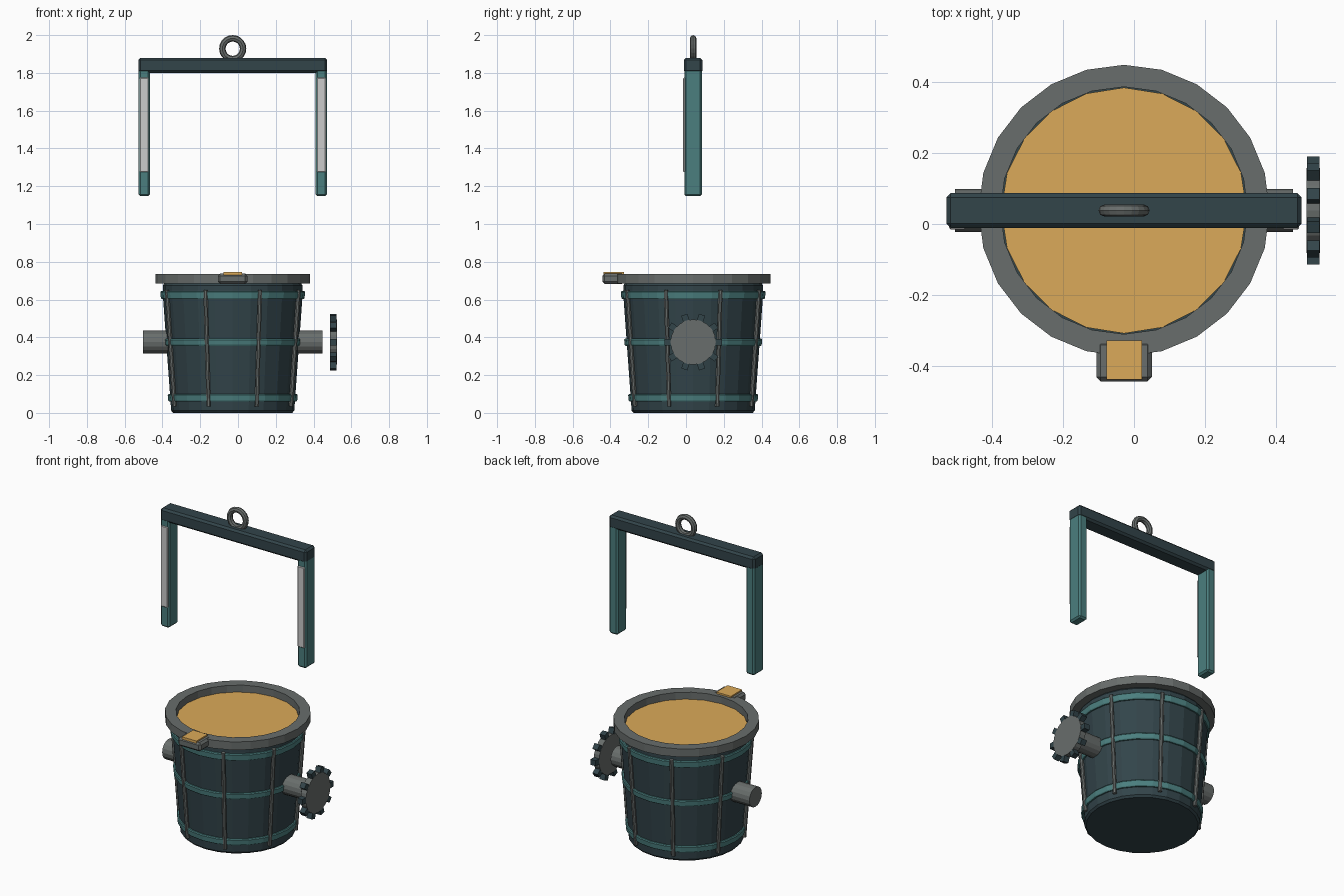
import bpy, bmesh
from math import radians, cos, sin, pi
from mathutils import Vector, Matrix

if "Cube" in bpy.data.objects:
    bpy.data.objects.remove(bpy.data.objects["Cube"])

CX, CY = -0.028, 0.038          # bucket axis


def material(name, rgb):
    m = bpy.data.materials.new(name)
    m.diffuse_color = (*rgb, 1)
    m.use_nodes = True
    m.node_tree.nodes["Principled BSDF"].inputs["Base Color"].default_value = m.diffuse_color
    return m


DARK = material("dark_steel", (0.032, 0.058, 0.068))
TEAL = material("teal_steel", (0.07, 0.21, 0.21))
GREY = material("iron", (0.14, 0.155, 0.15))
GOLD = material("molten_metal", (0.71, 0.40, 0.10))


def finish(name, bm, mat, bevel=0):
    bmesh.ops.recalc_face_normals(bm, faces=bm.faces)
    me = bpy.data.meshes.new(name)
    bm.to_mesh(me)
    bm.free()
    ob = bpy.data.objects.new(name, me)
    bpy.context.collection.objects.link(ob)
    if mat:
        me.materials.append(mat)
    if bevel:
        b = ob.modifiers.new("bevel", 'BEVEL')
        b.width, b.segments, b.limit_method = bevel, 1, 'ANGLE'
    return ob


def box(name, lo, hi, mat, bevel=0):
    bm = bmesh.new()
    lo, hi = Vector(lo), Vector(hi)
    bmesh.ops.create_cube(bm, size=1, matrix=Matrix.Translation((lo + hi) / 2)
                          @ Matrix.Diagonal((*(hi - lo), 1)))
    return finish(name, bm, mat, bevel)


def lathe(name, profile, sides, mat, closed=False):
    """Revolve (radius, z) points about the bucket axis, first vertex at +y."""
    bm = bmesh.new()
    rings = [[bm.verts.new((CX + r * sin(2 * pi * i / sides),
                            CY + r * cos(2 * pi * i / sides), z))
              for i in range(sides)] for r, z in profile]
    pairs = list(zip(rings, rings[1:]))
    if closed:
        pairs.append((rings[-1], rings[0]))
    else:
        bm.faces.new(rings[0])
        bm.faces.new(rings[-1])
    for a, b in pairs:
        for i in range(sides):
            j = (i + 1) % sides
            bm.faces.new((a[i], a[j], b[j], b[i]))
    return finish(name, bm, mat)


def rod(name, p, q, radius, sides, mat, bevel=0):
    p, q = Vector(p), Vector(q)
    d = q - p
    bm = bmesh.new()
    bmesh.ops.create_cone(bm, cap_ends=True, segments=sides, radius1=radius,
                          radius2=radius, depth=d.length,
                          matrix=Matrix.Translation((p + q) / 2)
                          @ d.to_track_quat('Z', 'Y').to_matrix().to_4x4())
    return finish(name, bm, mat, bevel)


def wall(z):
    return 0.325 + 0.072 * z     # outer radius of the tapered wall


# Bucket body
lathe("bucket_body", [(0.315, 0), (wall(0.012), 0.012), (wall(0.64), 0.64),
                      (0.37, 0.65), (0.37, 0.675), (0.362, 0.685)], 24, DARK)

# Hoops round the body
for label, z0, z1 in (("lower", 0.06, 0.10), ("middle", 0.355, 0.393),
                      ("upper", 0.603, 0.645)):
    a, b = wall(z0), wall(z1)
    lathe(label + "_hoop", [(a - 0.015, z0), (a + 0.008, z0), (a + 0.012, z0 + 0.006),
                            (b + 0.012, z1 - 0.006), (b + 0.008, z1), (b - 0.015, z1)],
          24, TEAL, closed=True)

# Vertical ribs
for k in range(8):
    t = radians(22.5 + 45 * k)
    ends = [(CX + (wall(z) + 0.006) * cos(t), CY + (wall(z) + 0.006) * sin(t), z)
            for z in (0.035, 0.65)]
    rod(f"rib_{k + 1}", *ends, 0.012, 8, GREY)

# Rim and molten surface
lathe("rim", [(0.348, 0.685), (0.41, 0.685), (0.41, 0.735), (0.348, 0.735)],
      24, GREY, closed=True)
lathe("molten_surface", [(0.346, 0.68), (0.346, 0.693)], 20, GOLD)

# Pouring spout
box("pouring_spout", (CX - 0.078, -0.443, 0.683), (CX + 0.078, -0.328, 0.737), GREY, 0.012)
box("spout_metal", (CX - 0.05, -0.438, 0.725), (CX + 0.05, -0.328, 0.745), GOLD)

# Trunnions
for side, s in (("left", -1), ("right", 1)):
    rod(side + "_trunnion", (CX + s * 0.31, CY, 0.375), (CX + s * 0.476, CY, 0.375),
        0.061, 16, GREY)

# Tilting gear
rod("gear_disc", (0.486, CY, 0.375), (0.523, CY, 0.375), 0.12, 20, GREY)
bm = bmesh.new()
for k in range(10):
    bmesh.ops.create_cube(bm, size=1, matrix=Matrix.Translation((0.5045, CY, 0.375))
                          @ Matrix.Rotation(radians(36 * k), 4, 'X')
                          @ Matrix.Translation((0, 0.131, 0))
                          @ Matrix.Diagonal((0.035, 0.042, 0.034, 1)))
finish("gear_teeth", bm, DARK)

# Lifting bail
box("bail_crossbar", (CX - 0.50, CY - 0.049, 1.80), (CX + 0.50, CY + 0.049, 1.88), DARK, 0.012)
for side, s in (("left", -1), ("right", 1)):
    x = CX + s * 0.469
    box(side + "_bail_leg", (x - 0.03, CY - 0.047, 1.147), (x + 0.03, CY + 0.047, 1.84),
        TEAL, 0.01)
    box(side + "_leg_plate", (x - 0.024, CY - 0.053, 1.275), (x + 0.024, CY - 0.04, 1.775),
        None, 0.004)

# Hoist ring
bpy.ops.mesh.primitive_torus_add(location=(CX, CY, 1.928), rotation=(pi / 2, 0, 0),
                                 major_radius=0.055, minor_radius=0.017,
                                 major_segments=20, minor_segments=8)
ring = bpy.context.object
ring.name = "hoist_ring"
ring.data.materials.append(GREY)
